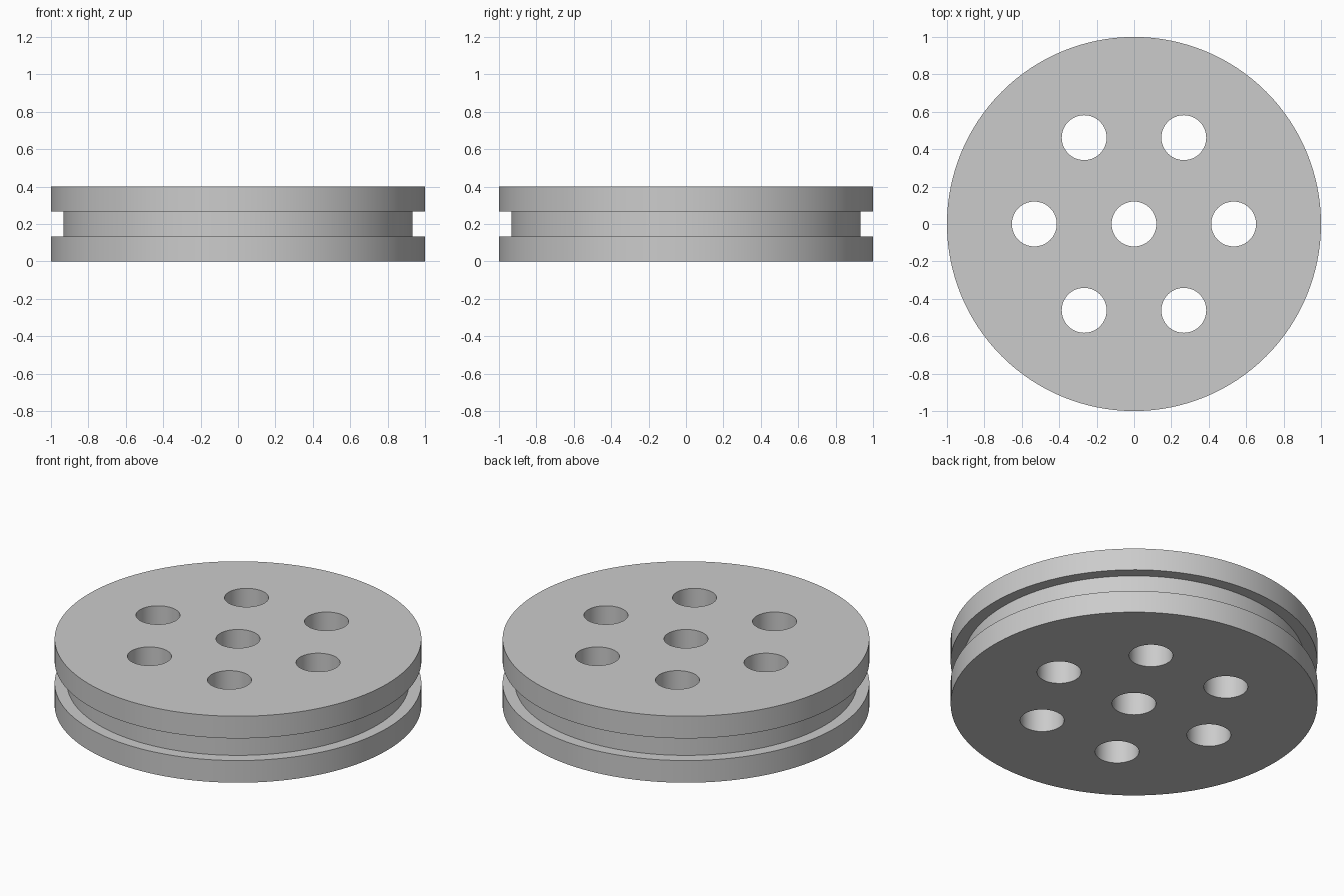
import bpy
import bmesh
import math
from mathutils import Matrix

cube = bpy.data.objects.get("Cube")
if cube:
    bpy.data.objects.remove(cube, do_unlink=True)

HEIGHT = 0.4
RIM, GROOVE = 1.0, 0.933
HOLE, HOLE_RING = 0.12, 0.533
SEGMENTS = 128

# Plain grey material
grey = bpy.data.materials.new("plain grey")
grey.use_nodes = True
colour = (0.6, 0.6, 0.6, 1)
grey.diffuse_color = colour
grey.node_tree.nodes["Principled BSDF"].inputs["Base Color"].default_value = colour


def make_object(name, bm):
    bmesh.ops.recalc_face_normals(bm, faces=bm.faces)
    mesh = bpy.data.meshes.new(name)
    bm.to_mesh(mesh)
    bm.free()
    mesh.materials.append(grey)
    obj = bpy.data.objects.new(name, mesh)
    bpy.context.collection.objects.link(obj)
    return obj


# Wheel body: two rims with a square groove between them
low, high = HEIGHT / 3, HEIGHT * 2 / 3
profile = [(RIM, 0), (RIM, low), (GROOVE, low),
           (GROOVE, high), (RIM, high), (RIM, HEIGHT)]
bm = bmesh.new()
rings = []
for radius, z in profile:
    ring = bmesh.ops.create_circle(bm, segments=SEGMENTS, radius=radius,
                                   matrix=Matrix.Translation((0, 0, z)))
    rings.append(ring["verts"])
for a, b in zip(rings, rings[1:]):
    for i in range(SEGMENTS):
        j = (i + 1) % SEGMENTS
        bm.faces.new((a[i], a[j], b[j], b[i]))
bm.faces.new(rings[0])
bm.faces.new(rings[-1])
wheel = make_object("grooved_wheel", bm)

# Hole cutters: one in the centre and six around it
centres = [(0, 0)] + [(HOLE_RING * math.cos(k * math.pi / 3),
                       HOLE_RING * math.sin(k * math.pi / 3)) for k in range(6)]
bm = bmesh.new()
for x, y in centres:
    bmesh.ops.create_cone(bm, cap_ends=True, segments=64, radius1=HOLE,
                          radius2=HOLE, depth=HEIGHT * 2,
                          matrix=Matrix.Translation((x, y, HEIGHT / 2)))
cutter = make_object("hole_cutter", bm)
cutter.hide_render = True

# Drill the holes, then drop the cutter
drill = wheel.modifiers.new("drill holes", "BOOLEAN")
drill.operation = "DIFFERENCE"
drill.solver = "EXACT"
drill.object = cutter
bpy.ops.object.select_all(action="DESELECT")
wheel.select_set(True)
bpy.context.view_layer.objects.active = wheel
bpy.ops.object.modifier_apply(modifier=drill.name)
bpy.data.objects.remove(cutter, do_unlink=True)

# Smooth round walls, sharp rims
bpy.ops.object.shade_smooth_by_angle(angle=math.radians(30))
